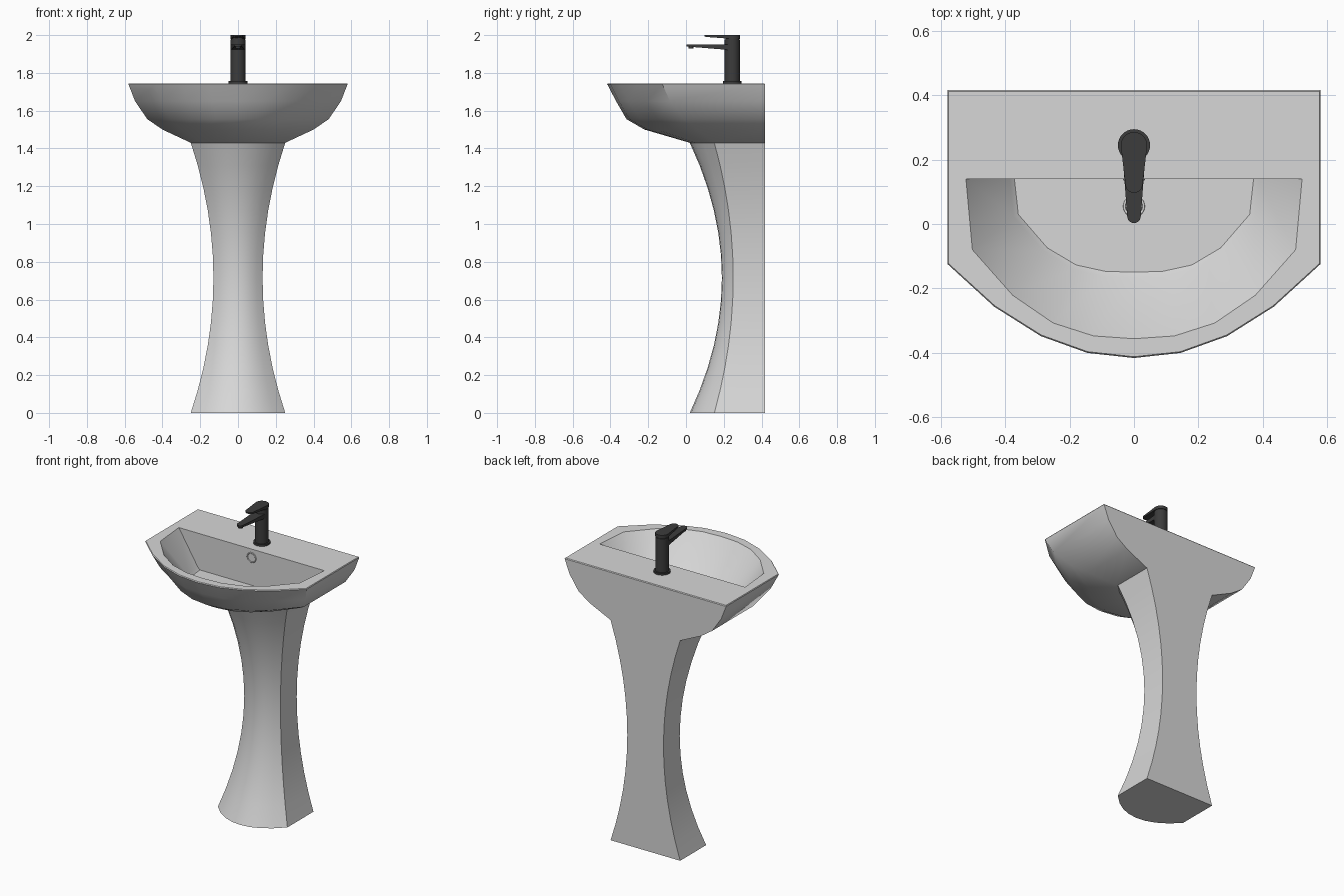
import bpy, bmesh, math
from mathutils import Matrix

if "Cube" in bpy.data.objects:
    bpy.data.objects.remove(bpy.data.objects["Cube"])

BACK = 0.417


def material(name, v):
    m = bpy.data.materials.new(name)
    m.diffuse_color = (v, v, v, 1)
    m.use_nodes = True
    m.node_tree.nodes["Principled BSDF"].inputs["Base Color"].default_value = m.diffuse_color
    return m


ceramic = material("white_ceramic", 0.68)
dark = material("dark_metal", 0.045)


def finish(name, bm, mat, angle=35):
    bmesh.ops.recalc_face_normals(bm, faces=bm.faces)
    me = bpy.data.meshes.new(name)
    bm.to_mesh(me)
    bm.free()
    me.materials.append(mat)
    for p in me.polygons:
        p.use_smooth = True
    me.set_sharp_from_angle(angle=math.radians(angle))
    ob = bpy.data.objects.new(name, me)
    bpy.context.collection.objects.link(ob)
    return ob


def loft(name, rings, mat, angle=35):
    bm = bmesh.new()
    vs = [[bm.verts.new(p) for p in r] for r in rings]
    n = len(vs[0])
    for a, b in zip(vs, vs[1:]):
        for i in range(n):
            j = (i + 1) % n
            bm.faces.new((a[i], a[j], b[j], b[i]))
    bm.faces.new(vs[0])
    bm.faces.new(vs[-1])
    return finish(name, bm, mat, angle)


def section(z, w, corner, front, back=BACK, wb=None, power=2.1):
    """Straight back and sides with a bowed front."""
    wb = wb or w
    pts = [(-wb, back, z)]
    for i in range(-4, 5):
        t = i / 4
        pts.append((w * t, front + (corner - front) * abs(t) ** power, z))
    return pts + [(wb, back, z)]


# Pedestal: waisted column with a flat back
rings = []
for i in range(13):
    t = i / 6 - 1
    rings.append(section(0.715 * (t + 1), 0.13 + 0.12 * t * t,
                         0.25 - 0.10 * t * t, 0.19 - 0.17 * t * t))
loft("pedestal", rings, ceramic)

# Basin: outer shell, rim, then down into the bowl
loft("basin", [
    section(1.43, 0.25, 0.15, 0.02),
    section(1.50, 0.40, 0.06, -0.22),
    section(1.555, 0.48, -0.01, -0.315),
    section(1.65, 0.545, -0.085, -0.37),
    section(1.74, 0.58, -0.125, -0.417),
    section(1.745, 0.577, -0.123, -0.413, BACK - 0.004),
    section(1.745, 0.503, -0.08, -0.357, 0.14, 0.523, 2.5),
    section(1.738, 0.498, -0.077, -0.352, 0.14, 0.519, 2.5),
    section(1.525, 0.375, 0.022, -0.168, 0.14, 0.387, 2.8),
    section(1.51, 0.36, 0.03, -0.15, 0.14, 0.372, 3),
], ceramic)


def ring(name, loc, rot, r=0.03, minor=0.004):
    bpy.ops.mesh.primitive_torus_add(location=loc, rotation=rot, major_radius=r,
                                     minor_radius=minor, major_segments=24, minor_segments=8)
    ob = bpy.context.object
    ob.name = name
    ob.data.materials.append(ceramic)
    bpy.ops.object.shade_smooth()


# Overflow on the back wall and drain on the bowl floor
ring("overflow_ring", (0, 0.139, 1.69), (math.pi / 2, 0, 0))
ring("drain_ring", (0, 0.055, 1.51), (0, 0, 0))

FY = 0.245


def cylinder(name, y, r, z0, z1):
    bm = bmesh.new()
    bmesh.ops.create_cone(bm, cap_ends=True, segments=32, radius1=r, radius2=r, depth=z1 - z0,
                          matrix=Matrix.Translation((0, y, (z0 + z1) / 2)))
    return finish(name, bm, dark)


# Tap body
cylinder("tap_flange", FY, 0.05, 1.744, 1.757)
cylinder("tap_body", FY, 0.04, 1.75, 1.976)
cylinder("tap_neck", FY, 0.036, 1.97, 1.985)
cylinder("tap_aerator", 0.026, 0.014, 1.928, 1.942)


def tapered_arm(name, r, tip_y, tip_r, top, low_body, low_tip):
    """Rounded bar narrowing from the tap axis to its tip."""
    plan = []
    for k in range(17):
        a = math.pi * k / 16
        plan.append((r * math.cos(a), FY + r * math.sin(a)))
    for k in range(13):
        a = math.pi + math.pi * k / 12
        plan.append((tip_r * math.cos(a), tip_y + tip_r + tip_r * math.sin(a)))

    def low(y):
        t = min(1, max(0, (FY - r - y) / (FY - r - tip_y)))
        return low_body + (low_tip - low_body) * t
    loft(name, [[(x, y, low(y)) for x, y in plan],
                [(x, y, top) for x, y in plan]], dark)


# Spout and lever
tapered_arm("tap_spout", 0.038, 0.003, 0.021, 1.95, 1.92, 1.94)
tapered_arm("tap_lever", 0.041, 0.097, 0.027, 2.0, 1.98, 1.992)
